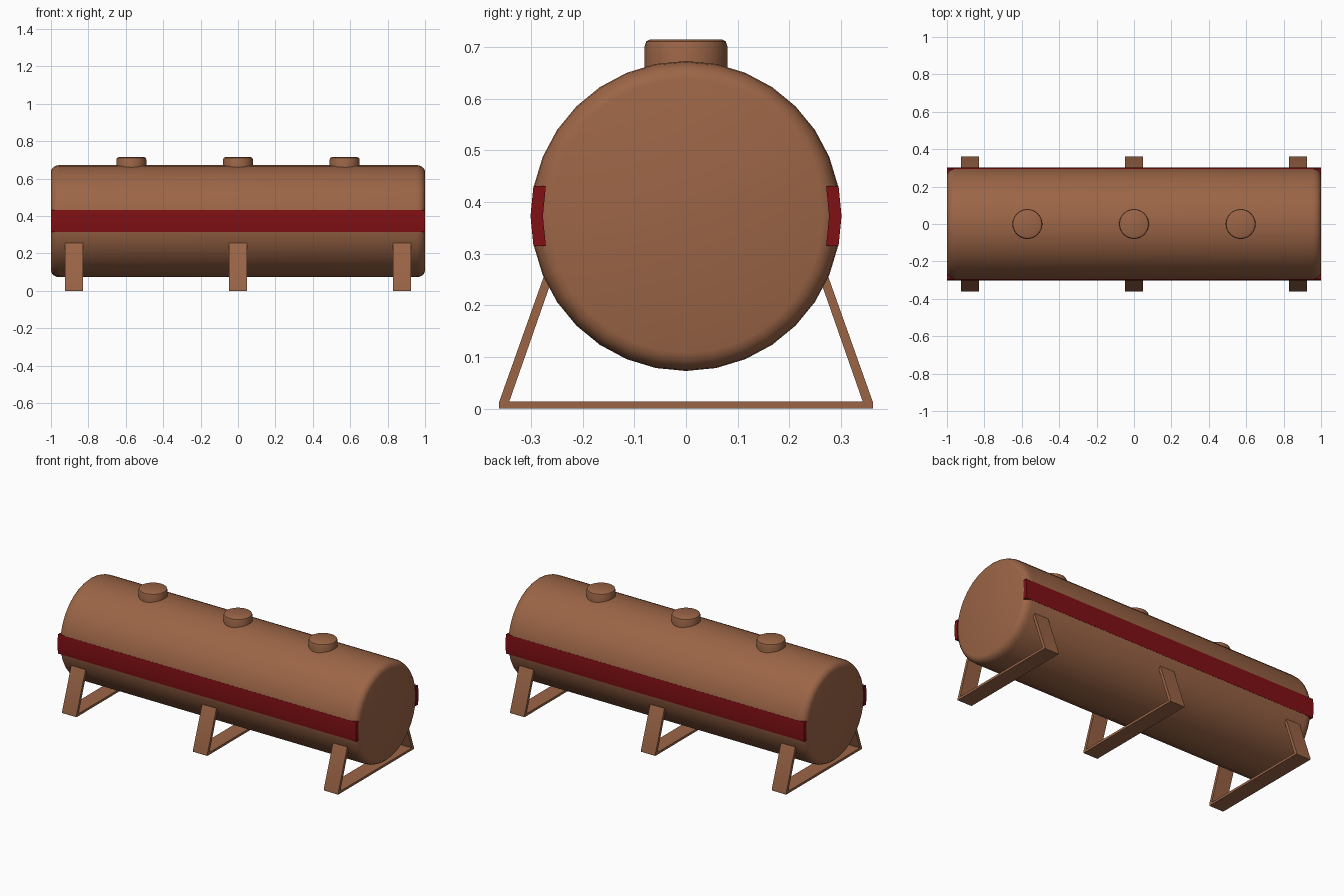
import bpy, bmesh, math

if "Cube" in bpy.data.objects:
    bpy.data.objects.remove(bpy.data.objects["Cube"])

def material(name, rgb):
    m = bpy.data.materials.new(name)
    m.diffuse_color = (*rgb, 1)
    m.use_nodes = True
    m.node_tree.nodes["Principled BSDF"].inputs["Base Color"].default_value = m.diffuse_color
    return m

brown = material("rust_brown", (0.33, 0.13, 0.062))
red = material("dark_red", (0.215, 0.005, 0.007))
R, CZ, N = 0.30, 0.373, 32

def make(name, verts, faces, mat, angle=40):
    me = bpy.data.meshes.new(name)
    me.from_pydata(verts, [], faces)
    bm = bmesh.new()
    bm.from_mesh(me)
    bmesh.ops.recalc_face_normals(bm, faces=bm.faces)
    bm.to_mesh(me)
    bm.free()
    me.materials.append(mat)
    ob = bpy.data.objects.new(name, me)
    bpy.context.collection.objects.link(ob)
    bpy.ops.object.select_all(action='DESELECT')
    ob.select_set(True)
    bpy.context.view_layer.objects.active = ob
    bpy.ops.object.shade_smooth_by_angle(angle=math.radians(angle))
    return ob

def lathe(name, profile, place, mat):
    """Revolve (along, radius) pairs; place maps (along, u, v) to a point."""
    verts = [place(a, r * math.sin(2 * math.pi * i / N), r * math.cos(2 * math.pi * i / N))
             for a, r in profile for i in range(N)]
    k = len(profile)
    faces = [(j * N + i, j * N + (i + 1) % N, (j + 1) * N + (i + 1) % N, (j + 1) * N + i)
             for j in range(k - 1) for i in range(N)]
    faces += [tuple(range(N)), tuple(range((k - 1) * N, k * N))]
    return make(name, verts, faces, mat)

def extrude_x(name, outline, x0, x1, mat):
    """Solid from a yz outline, extruded along x."""
    n = len(outline)
    verts = [(x, y, z) for x in (x0, x1) for y, z in outline]
    faces = [(i, (i + 1) % n, n + (i + 1) % n, n + i) for i in range(n)]
    faces += [tuple(range(n)), tuple(range(n, 2 * n))]
    return make(name, verts, faces, mat, 30)

# Tank barrel with rounded end rims
rim = [(0.95, 0.30), (0.968, 0.298), (0.984, 0.291), (0.995, 0.28), (1.0, 0.265)]
profile = [(-a, r) for a, r in reversed(rim)] + rim
lathe("tank", profile, lambda a, u, v: (a, u, CZ + v), brown)

# Red side stripes, following two facets of the barrel on each side
for side, s in (("front", -1), ("back", 1)):
    angles = [math.radians(d) for d in (-11.25, 0, 11.25)]
    outer = [(s * (R + 0.001) * math.cos(t), CZ + R * math.sin(t)) for t in angles]
    inner = [(y - s * 0.024, z) for y, z in reversed(outer)]
    extrude_x(side + "_stripe", outer + inner, -1, 1, red)

# Hatches on top
for name, x in (("left", -0.57), ("middle", 0), ("right", 0.57)):
    lathe(name + "_hatch",
          [(0.65, 0.08), (0.702, 0.08), (0.711, 0.077), (0.715, 0.069)],
          lambda a, u, v: (x + u, v, a), brown)

# Leg frames: two leaning legs joined by a floor bar
half = [(0.362, 0.0), (0.362, 0.012), (0.272, 0.265), (0.256, 0.26), (0.342, 0.014)]
outline = half + [(-y, z) for y, z in reversed(half)]
for name, x in (("left", -0.877), ("middle", 0), ("right", 0.877)):
    extrude_x(name + "_leg_frame", outline, x - 0.048, x + 0.048, brown)
